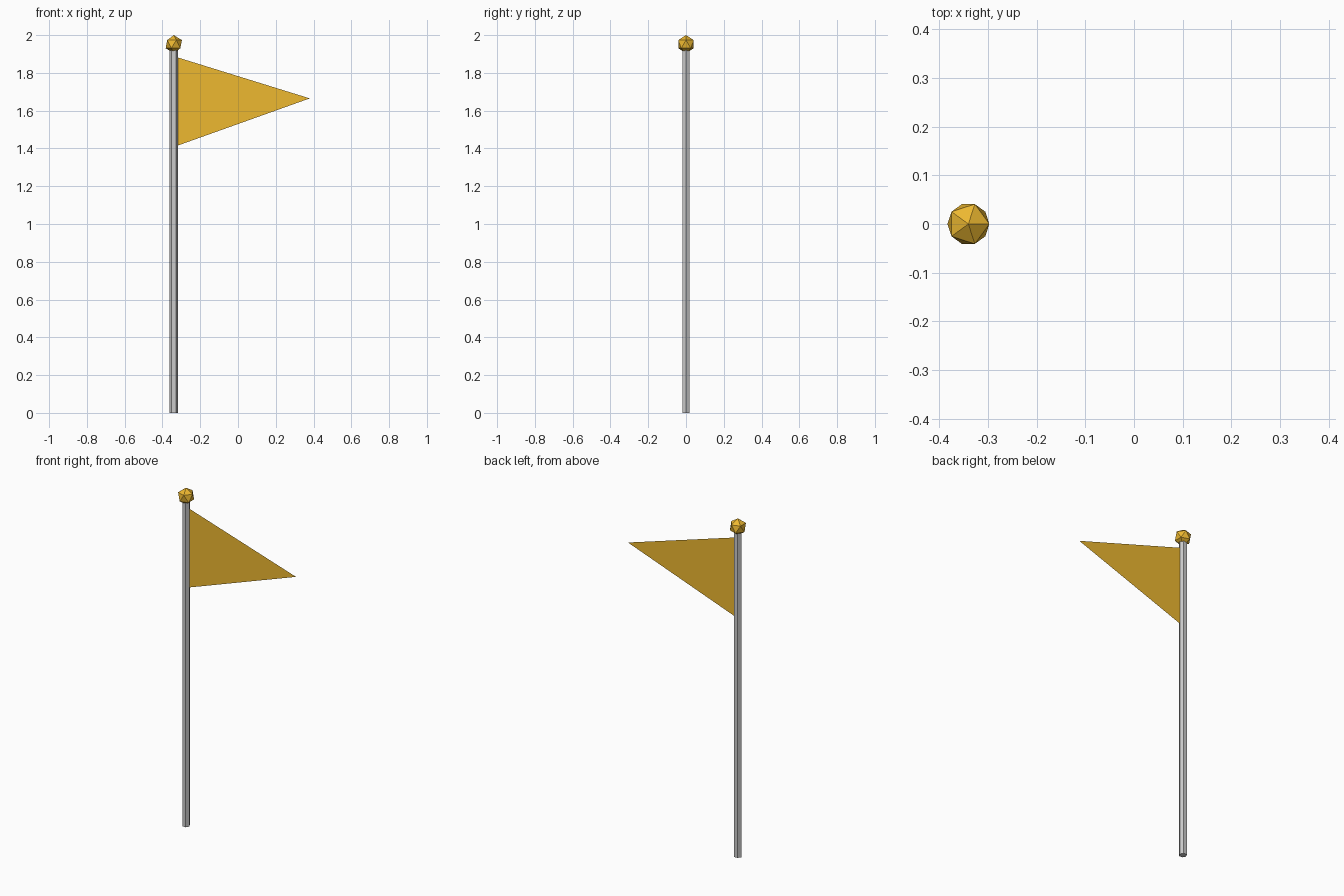
import bpy
import math

if "Cube" in bpy.data.objects:
    bpy.data.objects.remove(bpy.data.objects["Cube"])

POLE_X = -0.34

gold = bpy.data.materials.new("gold")
gold.diffuse_color = (0.85, 0.48, 0.03, 1)
gold.use_nodes = True
gold.node_tree.nodes["Principled BSDF"].inputs["Base Color"].default_value = gold.diffuse_color

# Six-sided pole, corners pointing along x
bpy.ops.mesh.primitive_cylinder_add(
    vertices=6, radius=0.022, depth=1.93,
    location=(POLE_X, 0, 0.965), rotation=(0, 0, math.radians(90)))
bpy.context.object.name = "pole"

# Faceted ball on top
BALL_R = 0.048
bpy.ops.mesh.primitive_ico_sphere_add(
    subdivisions=1, radius=BALL_R, location=(POLE_X, 0, 2 - BALL_R))
ball = bpy.context.object
ball.name = "finial"
ball.data.materials.append(gold)

# Triangular pennant, a single sheet
mesh = bpy.data.meshes.new("pennant")
mesh.from_pydata([(POLE_X + 0.02, 0, 1.415), (0.38, 0, 1.665), (POLE_X + 0.02, 0, 1.882)],
                 [], [(0, 1, 2)])
pennant = bpy.data.objects.new("pennant", mesh)
pennant.data.materials.append(gold)
bpy.context.collection.objects.link(pennant)
